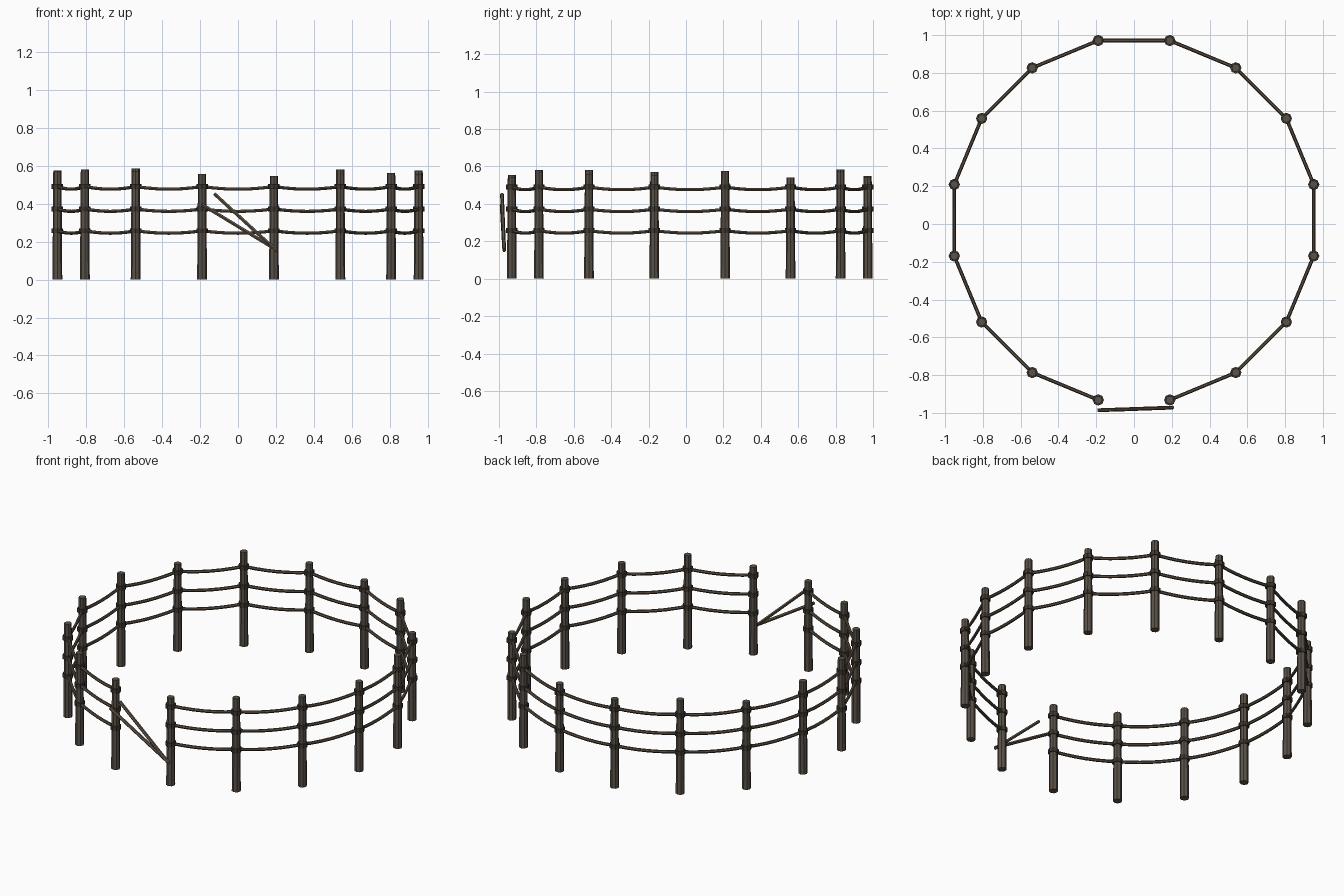
import bpy, bmesh, math
from mathutils import Vector, Matrix

if "Cube" in bpy.data.objects:
    bpy.data.objects.remove(bpy.data.objects["Cube"])


def material(name, rgb):
    m = bpy.data.materials.new(name)
    m.diffuse_color = (*rgb, 1)
    m.use_nodes = True
    m.node_tree.nodes["Principled BSDF"].inputs["Base Color"].default_value = m.diffuse_color
    return m


WOOD = material("dark_wood", (0.105, 0.085, 0.066))
ROPE = material("rope_brown", (0.10, 0.075, 0.052))
WRAP = material("wrap_dark", (0.05, 0.039, 0.03))
POLE = material("pole_wood", (0.13, 0.095, 0.065))


def finish(bm, name, mat):
    me = bpy.data.meshes.new(name)
    bm.to_mesh(me)
    bm.free()
    ob = bpy.data.objects.new(name, me)
    me.materials.append(mat)
    bpy.context.collection.objects.link(ob)
    return ob


def rod(bm, a, b, r1, r2, sides):
    a, b = Vector(a), Vector(b)
    d = b - a
    rot = Vector((0, 0, 1)).rotation_difference(d).to_matrix().to_4x4()
    bmesh.ops.create_cone(bm, cap_ends=True, segments=sides, radius1=r1, radius2=r2,
                          depth=d.length, matrix=Matrix.Translation((a + b) / 2) @ rot)


def tube(bm, pts, r, sides):
    # continuous tube along a path lying in a vertical plane
    side = (pts[-1] - pts[0]).cross(Vector((0, 0, 1))).normalized()
    rings = []
    for i, p in enumerate(pts):
        t = (pts[min(i + 1, len(pts) - 1)] - pts[max(i - 1, 0)]).normalized()
        up = side.cross(t)
        rings.append([bm.verts.new(p + r * (math.cos(a) * side + math.sin(a) * up))
                      for a in (math.tau * k / sides for k in range(sides))])
    for A, B in zip(rings, rings[1:]):
        for k in range(sides):
            n = (k + 1) % sides
            bm.faces.new((A[k], A[n], B[n], B[k]))
    bm.faces.new(rings[0])
    bm.faces.new(rings[-1])
    bmesh.ops.recalc_face_normals(bm, faces=bm.faces)


# post positions run clockwise from the back, gap at the front
N, RADIUS, CY = 16, 0.97, 0.02
HEIGHTS = [0.545, 0.575, 0.54, 0.575, 0.555, 0.56, 0.58, 0.545,
           0.555, 0.57, 0.58, 0.57, 0.575, 0.54, 0.585, 0.55]
LEVELS = [(0.257, 0.013), (0.372, 0.013), (0.49, 0.014)]
spots = []
for i in range(N):
    a = math.tau * (i + 0.5) / N
    spots.append(Vector((RADIUS * math.sin(a), CY + RADIUS * math.cos(a), 0)))

# posts with rope wraps
for i, (p, h) in enumerate(zip(spots, HEIGHTS)):
    bm = bmesh.new()
    rod(bm, p, p + Vector((0, 0, h)), 0.026, 0.0215, 8)
    finish(bm, f"post_{i + 1}", WOOD)
    bm = bmesh.new()
    for z, _ in LEVELS:
        rod(bm, p + Vector((0, 0, z - 0.013)), p + Vector((0, 0, z + 0.013)), 0.03, 0.03, 8)
    finish(bm, f"rope_wraps_{i + 1}", WRAP)

# sagging ropes, skipping the gateway span
for i in range(N):
    if i == 7:
        continue
    a, b = spots[i], spots[(i + 1) % N]
    bm = bmesh.new()
    for z, sag in LEVELS:
        pts = [a.lerp(b, t) + Vector((0, 0, z - sag * 4 * t * (1 - t)))
               for t in (k / 6 for k in range(7))]
        tube(bm, pts, 0.0095, 6)
    finish(bm, f"ropes_{i + 1}", ROPE)

# two fallen gate poles
for name, a, b in (("gate_pole_upper", (0.205, -0.972, 0.15), (-0.125, -0.984, 0.452)),
                   ("gate_pole_lower", (0.205, -0.972, 0.155), (-0.19, -0.986, 0.395))):
    bm = bmesh.new()
    rod(bm, a, b, 0.01, 0.01, 6)
    finish(bm, name, POLE)
